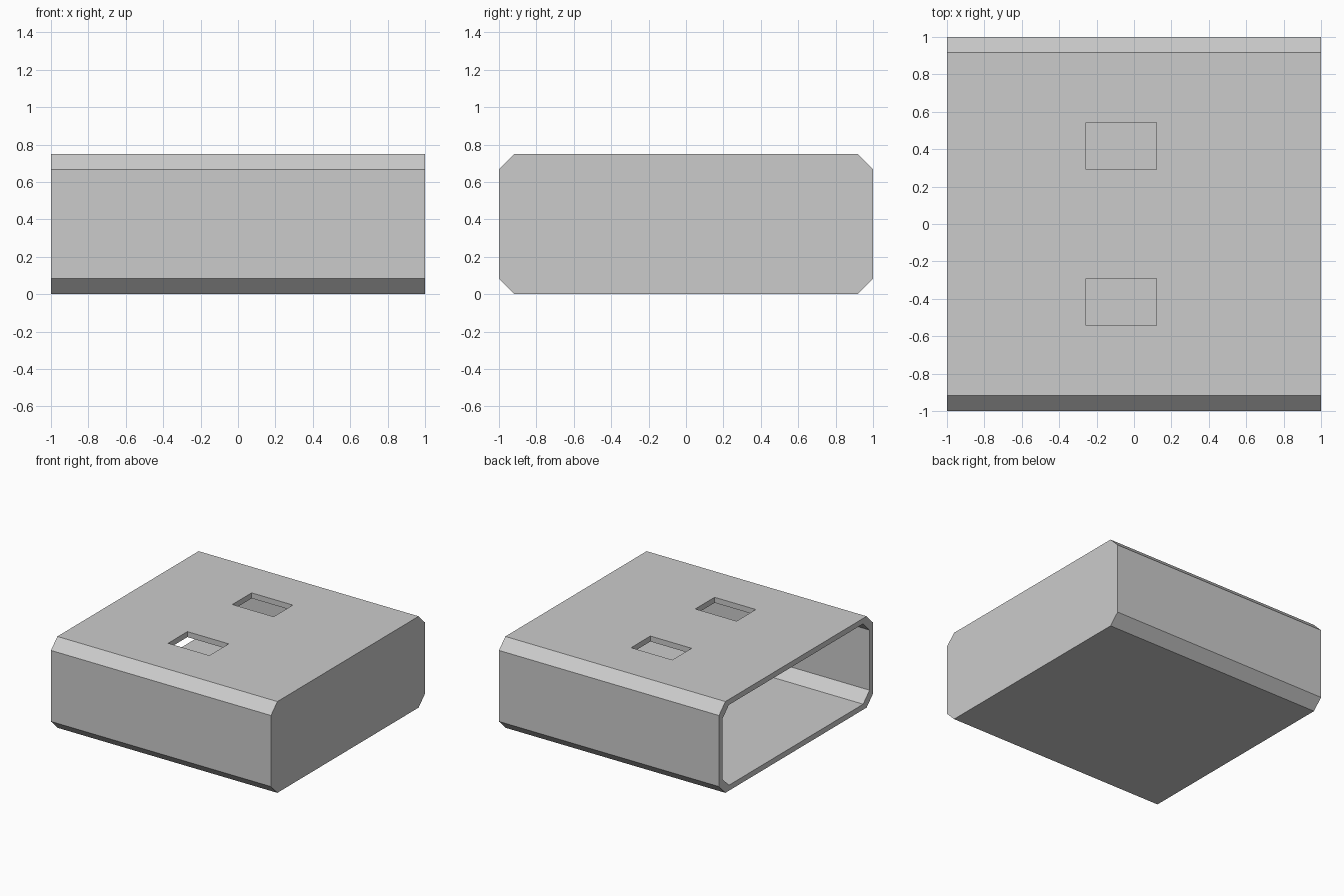
import bpy
import bmesh

WIDTH, DEPTH, HEIGHT = 2.0, 2.0, 0.75
CHAMFER = 0.083
WALL = 0.045

if "Cube" in bpy.data.objects:
    bpy.data.objects.remove(bpy.data.objects["Cube"], do_unlink=True)

grey = bpy.data.materials.new("light grey")
grey.use_nodes = True
colour = (0.6, 0.6, 0.6, 1)
grey.diffuse_color = colour
grey.node_tree.nodes["Principled BSDF"].inputs["Base Color"].default_value = colour


def chamfered_prism(name, x0, x1, half_depth, z0, z1, chamfer):
    """Rectangle with cut corners in the YZ plane, extruded along X."""
    corners = []
    for y, z, sy, sz in ((-half_depth, z0, 1, 1), (half_depth, z0, -1, 1),
                         (half_depth, z1, -1, -1), (-half_depth, z1, 1, -1)):
        pair = [(y, z + sz * chamfer), (y + sy * chamfer, z)]
        corners += pair if sy == sz else pair[::-1]
    bm = bmesh.new()
    face = bm.faces.new([bm.verts.new((x0, y, z)) for y, z in corners])
    result = bmesh.ops.extrude_face_region(bm, geom=[face], use_keep_orig=True)
    moved = [v for v in result["geom"] if isinstance(v, bmesh.types.BMVert)]
    bmesh.ops.translate(bm, verts=moved, vec=(x1 - x0, 0, 0))
    bmesh.ops.recalc_face_normals(bm, faces=bm.faces)
    mesh = bpy.data.meshes.new(name)
    bm.to_mesh(mesh)
    bm.free()
    obj = bpy.data.objects.new(name, mesh)
    bpy.context.collection.objects.link(obj)
    mesh.materials.append(grey)
    return obj


def cut(target, cutter):
    cutter.hide_render = True
    mod = target.modifiers.new("cut", "BOOLEAN")
    mod.operation = "DIFFERENCE"
    mod.solver = "EXACT"
    mod.object = cutter
    bpy.context.view_layer.objects.active = target
    bpy.ops.object.modifier_apply(modifier=mod.name)
    bpy.data.objects.remove(cutter, do_unlink=True)


# Chamfered sleeve
sleeve = chamfered_prism("sleeve", -WIDTH / 2, WIDTH / 2, DEPTH / 2, 0, HEIGHT, CHAMFER)

# Hollow inside, open at the right end only
cut(sleeve, chamfered_prism("cavity_cutter", -WIDTH, WIDTH / 2 - WALL, DEPTH / 2 - WALL,
                            WALL, HEIGHT - WALL, CHAMFER))

# Two rectangular slots through the top
for side in (-1, 1):
    bpy.ops.mesh.primitive_cube_add(size=1, location=(-0.068, side * 0.417, HEIGHT))
    slot = bpy.context.object
    slot.name = "slot_cutter"
    slot.scale = (0.375, 0.25, 0.3)
    bpy.context.view_layer.update()
    cut(sleeve, slot)
